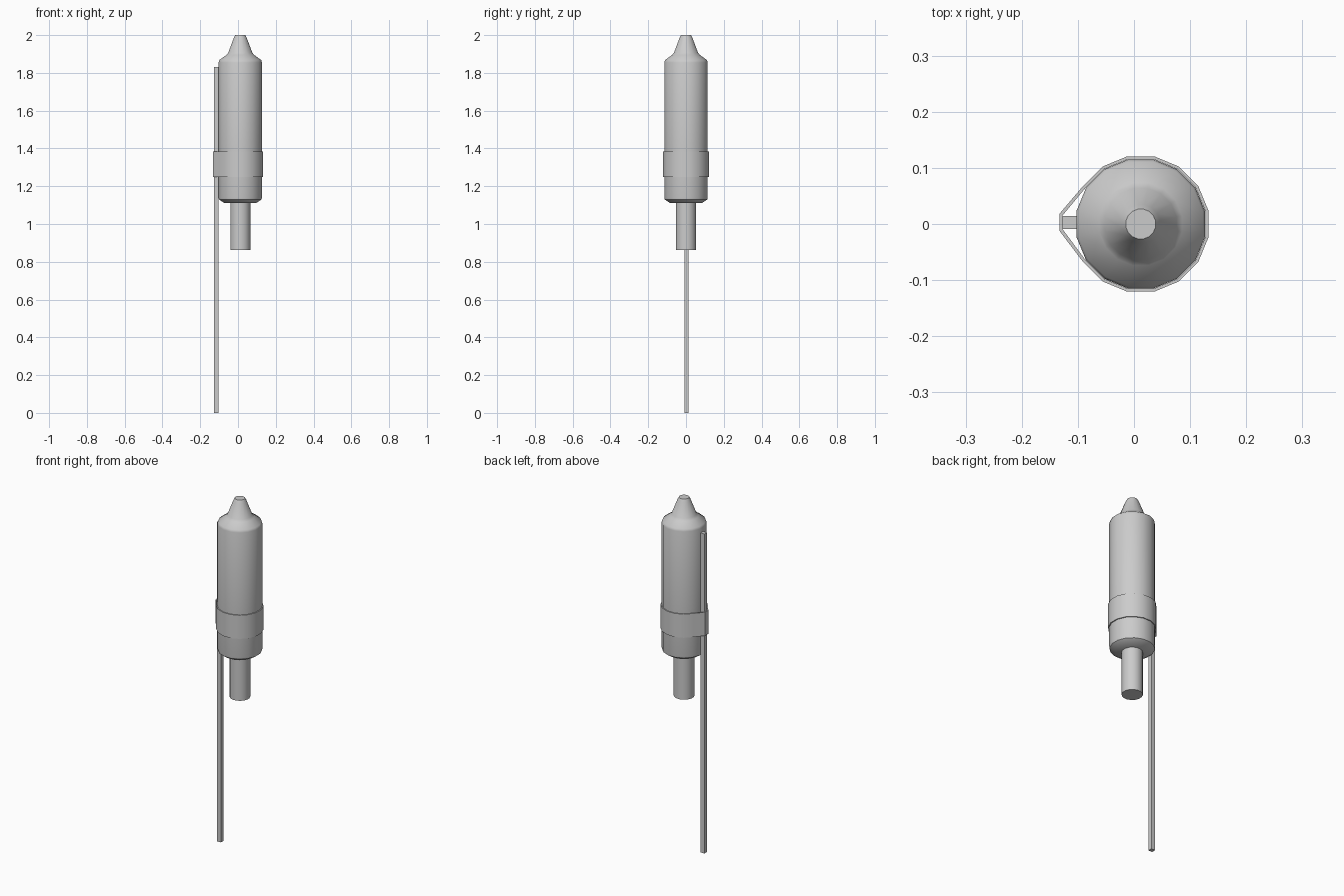
import bpy, bmesh, math

old = bpy.data.objects.get("Cube")
if old:
    bpy.data.objects.remove(old, do_unlink=True)

grey = bpy.data.materials.new("light grey")
grey.use_nodes = True
COLOUR = (0.6, 0.6, 0.6, 1)
grey.diffuse_color = COLOUR
grey.node_tree.nodes["Principled BSDF"].inputs["Base Color"].default_value = COLOUR

SIDES = 16
CENTRE_X = 0.012


def finish(name, bm, smooth_angle=None):
    bmesh.ops.recalc_face_normals(bm, faces=bm.faces)
    mesh = bpy.data.meshes.new(name)
    bm.to_mesh(mesh)
    bm.free()
    mesh.materials.append(grey)
    obj = bpy.data.objects.new(name, mesh)
    bpy.context.collection.objects.link(obj)
    if smooth_angle:
        bpy.ops.object.select_all(action='DESELECT')
        obj.select_set(True)
        bpy.context.view_layer.objects.active = obj
        bpy.ops.object.shade_smooth_by_angle(angle=math.radians(smooth_angle))
    return obj


def ring_points(radius, ks=range(SIDES)):
    step = math.tau / SIDES
    return [(CENTRE_X + radius * math.cos((k + 0.5) * step),
             radius * math.sin((k + 0.5) * step)) for k in ks]


def bridge(bm, a, b):
    for i in range(len(a)):
        j = (i + 1) % len(a)
        bm.faces.new((a[i], a[j], b[j], b[i]))


def lathe(name, profile):
    """Closed turned solid from (radius, height) pairs."""
    bm = bmesh.new()
    rings = [[bm.verts.new((x, y, z)) for x, y in ring_points(r)] for r, z in profile]
    for a, b in zip(rings, rings[1:]):
        bridge(bm, a, b)
    bm.faces.new(rings[0])
    bm.faces.new(rings[-1])
    return finish(name, bm, 40)


# Rocket casing with its shoulder and blunt nose
lathe("casing", [(0.085, 1.11), (0.115, 1.13), (0.117, 1.14), (0.117, 1.855),
                 (0.113, 1.868), (0.075, 1.895), (0.065, 1.907),
                 (0.035, 1.985), (0.027, 2.0)])

# Narrow tube under the casing
lathe("nozzle", [(0.054, 0.863), (0.054, 1.12)])

# Guide stick along the right side
STICK_Y = 0.003
bm = bmesh.new()
bmesh.ops.create_cube(bm, size=1)
for v in bm.verts:
    v.co = (-0.1145 + v.co.x * 0.025, STICK_Y + v.co.y * 0.023, 0.915 + v.co.z * 1.83)
finish("guide_stick", bm)


# Band wrapped round the casing and drawn to the stick
def band_outline(radius, tip_x, tip_y):
    return (ring_points(radius, range(-7, 7))
            + [(tip_x, STICK_Y + tip_y), (tip_x, STICK_Y - tip_y)])


bm = bmesh.new()
loops = []
for outline, z in (((0.123, -0.133, 0.015), 1.25), ((0.123, -0.133, 0.015), 1.385),
                   ((0.1175, -0.1275, 0.012), 1.385), ((0.1175, -0.1275, 0.012), 1.25)):
    loops.append([bm.verts.new((x, y, z)) for x, y in band_outline(*outline)])
for i in range(4):
    bridge(bm, loops[i], loops[(i + 1) % 4])
finish("band", bm, 30)
